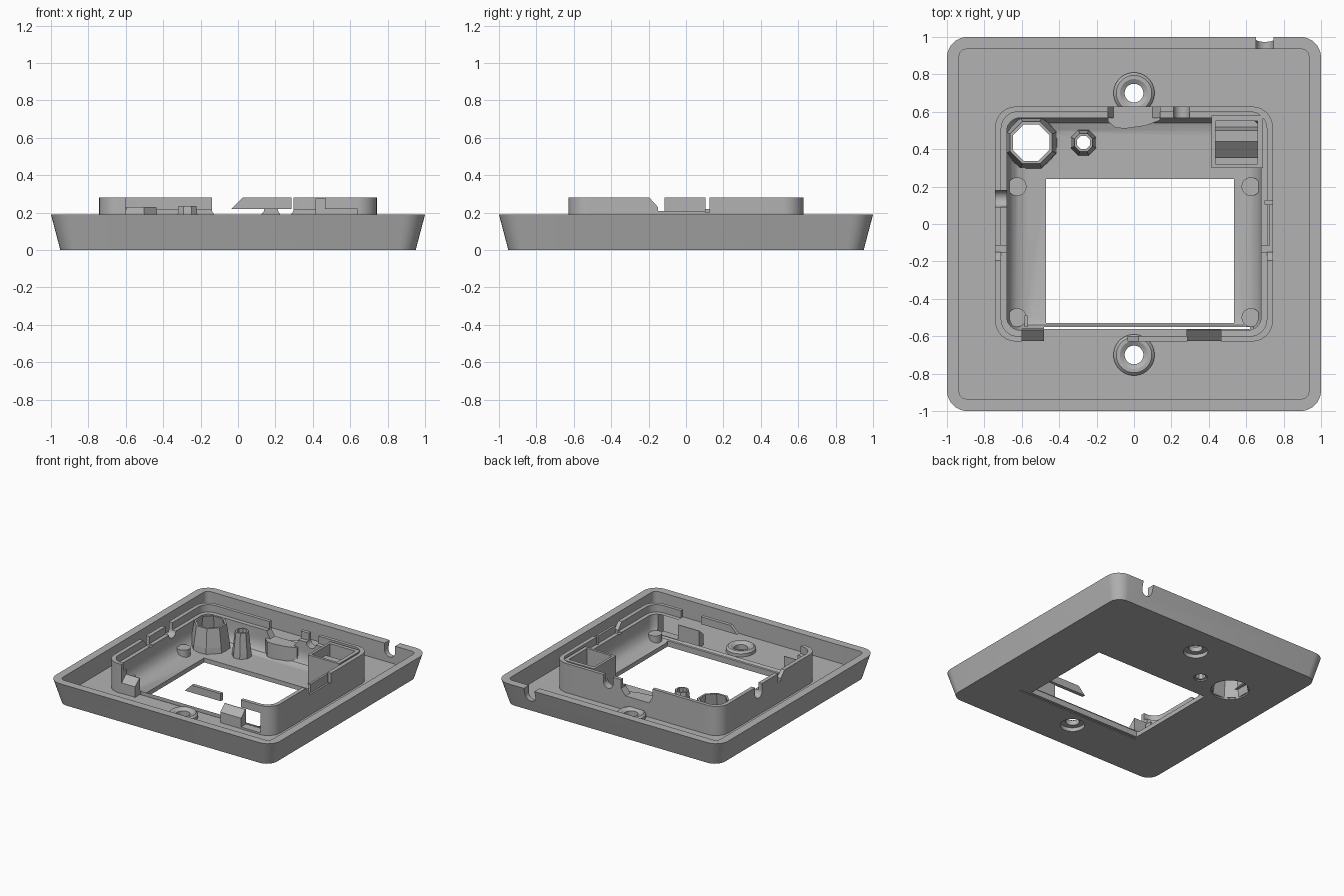
import bpy, bmesh, math

cube = bpy.data.objects.get("Cube")
if cube:
    bpy.data.objects.remove(cube, do_unlink=True)

grey = bpy.data.materials.new("plain grey plastic")
grey.use_nodes = True
COLOR = (0.45, 0.45, 0.45, 1)
grey.diffuse_color = COLOR
grey.node_tree.nodes["Principled BSDF"].inputs["Base Color"].default_value = COLOR


def skin(name, rings, closed=False):
    """Join equal rings of points; cap the ends or close into a loop."""
    bm = bmesh.new()
    rows = [[bm.verts.new(p) for p in ring] for ring in rings]
    n = len(rows[0])
    pairs = list(zip(rows, rows[1:]))
    if closed:
        pairs.append((rows[-1], rows[0]))
    else:
        bm.faces.new(rows[0][::-1])
        bm.faces.new(rows[-1])
    for a, b in pairs:
        for i in range(n):
            j = (i + 1) % n
            bm.faces.new((a[i], a[j], b[j], b[i]))
    bmesh.ops.recalc_face_normals(bm, faces=bm.faces)
    me = bpy.data.meshes.new(name)
    bm.to_mesh(me)
    bm.free()
    me.materials.append(grey)
    ob = bpy.data.objects.new(name, me)
    bpy.context.collection.objects.link(ob)
    return ob


def rounded(hx, hy, r, z, steps=8):
    pts = []
    for k, (sx, sy) in enumerate([(1, 1), (-1, 1), (-1, -1), (1, -1)]):
        for i in range(steps + 1):
            a = math.pi / 2 * (k + i / steps)
            pts.append((sx * (hx - r) + r * math.cos(a), sy * (hy - r) + r * math.sin(a), z))
    return pts


def loft(name, sections):
    return skin(name, [rounded(*s) for s in sections])


def circle(x, y, r, z, n):
    return [(x + r * math.cos((i + 0.5) * math.tau / n),
             y + r * math.sin((i + 0.5) * math.tau / n), z) for i in range(n)]


def lathe(name, x, y, profile, n=32, closed=True):
    return skin(name, [circle(x, y, r, z, n) for r, z in profile], closed)


def box(name, x0, x1, y0, y1, z0, z1):
    return skin(name, [[(x0, y0, z), (x1, y0, z), (x1, y1, z), (x0, y1, z)] for z in (z0, z1)])


def along_y(name, profile, y0, y1):
    return skin(name, [[(x, y, z) for x, z in profile] for y in (y0, y1)])


def along_x(name, profile, x0, x1):
    return skin(name, [[(x, y, z) for y, z in profile] for x in (x0, x1)])


def u_shape(c, r, z, top=0.4):
    """Round-bottomed slot outline."""
    arc = [(c + r * math.cos(a), z + r + r * math.sin(a))
           for a in [math.pi * (1 + i / 12) for i in range(13)]]
    return [(c - r, top)] + arc + [(c + r, top)]


def combine(target, tool, op='DIFFERENCE'):
    mod = target.modifiers.new("join", 'BOOLEAN')
    mod.operation, mod.object, mod.solver = op, tool, 'EXACT'
    bpy.context.view_layer.objects.active = target
    bpy.ops.object.modifier_apply(modifier=mod.name)
    bpy.data.objects.remove(tool, do_unlink=True)


FLOOR = 0.045

# Outer tray with leaning sides and a hollow top
tray = loft("tray_and_frame", [(0.95, 0.95, 0.09, 0), (1, 1, 0.11, 0.19)])
combine(tray, loft("tray_hollow", [(0.935, 0.935, 0.04, FLOOR), (0.935, 0.935, 0.04, 0.4)]))

# Raised inner frame with a stepped lip and a filleted well
frame = loft("frame", [(0.742, 0.628, 0.11, 0.02), (0.742, 0.628, 0.11, 0.28)])
combine(tray, frame, 'UNION')
combine(tray, loft("well", [
    (0.58, 0.5, 0.04, 0.035), (0.63, 0.54, 0.05, 0.05), (0.66, 0.56, 0.06, 0.08),
    (0.68, 0.567, 0.07, 0.13), (0.68, 0.567, 0.07, 0.22),
    (0.71, 0.6, 0.09, 0.221), (0.71, 0.6, 0.09, 0.4)]))

cutters = [
    # display opening and narrow slit
    box("opening", -0.47, 0.535, -0.53, 0.24, -0.1, 0.2),
    box("slit", -0.48, 0.62, -0.562, -0.552, -0.1, 0.2),
    # open front side and its side window
    box("front_gap", -0.6, 0.465, -0.66, -0.562, FLOOR, 0.4),
    box("front_window", 0.4, 0.64, -0.66, -0.55, 0.06, 0.22),
    # scoop and cable notch in the back wall, notch in the tray rim
    along_y("back_scoop", [(-0.14, 0.4), (-0.14, 0.21), (-0.11, 0.16), (0.1, 0.16),
                           (0.14, 0.21), (0.14, 0.4)], 0.5, 0.66),
    along_y("back_notch", u_shape(0.255, 0.043, 0.18), 0.5, 0.66),
    along_y("rim_notch", u_shape(0.7, 0.047, 0.09), 0.9, 1.1),
    # side wall notches
    skin("left_notch", [[(x, y, z) for y, z in u_shape(0.135, 0.045, 0.18)] for x in (-0.8, -0.6)]),
    box("right_slot", 0.7, 0.8, 0.105, 0.125, 0.2, 0.4),
    box("right_relief", 0.728, 0.8, -0.12, 0.105, 0.21, 0.4),
]
for side in (-1, 1):
    cutters.append(along_x("v_notch", [(-0.2, 0.285), (-0.15, 0.23), (-0.15, 0.21),
                                       (-0.115, 0.21), (-0.115, 0.285)],
                           side * 0.66, side * 0.8))
    # screw holes with recesses underneath
    cutters.append(lathe("screw_hole", 0, side * 0.7, [(0.05, -0.1), (0.05, 0.2)], closed=False))
    cutters.append(lathe("screw_recess", 0, side * 0.7, [(0.09, -0.1), (0.09, 0.03)], closed=False))
cutters.append(lathe("large_hole", -0.55, 0.435, [(0.14, -0.1), (0.14, 0.07)], closed=False))
cutters.append(lathe("small_hole", -0.27, 0.435, [(0.05, -0.1), (0.05, 0.07)], closed=False))
for c in cutters:
    combine(tray, c)

# Screw bosses
for label, y in (("front", -0.7), ("back", 0.7)):
    lathe(label + "_screw_boss", 0, y,
          [(0.11, 0.03), (0.11, 0.07), (0.095, 0.085), (0.075, 0.085), (0.05, 0.07), (0.05, 0.03)])

# Hollow tapered bosses in the well
lathe("large_hollow_boss", -0.55, 0.435,
      [(0.15, 0.01), (0.145, 0.08), (0.122, 0.23), (0.105, 0.23), (0.135, 0.03), (0.14, 0.01)], 8)
lathe("small_hollow_boss", -0.27, 0.435,
      [(0.075, 0.01), (0.07, 0.08), (0.052, 0.235), (0.038, 0.235), (0.038, 0.01)], 8)

# Rounded shelf behind the back scoop
shelf = [(-0.14, 0.6), (-0.14, 0.55), (-0.1, 0.515), (-0.05, 0.51), (0.06, 0.525),
         (0.14, 0.555), (0.14, 0.6)]
skin("back_scoop_shelf", [[(x, y, z) for x, y in shelf] for z in (0.03, 0.16)])

# Square socket with a stepped floor
socket = box("corner_socket", 0.415, 0.69, 0.3, 0.58, 0.03, 0.275)
combine(socket, box("socket_hollow", 0.435, 0.66, 0.32, 0.55, 0.11, 0.4))
along_x("socket_step", [(0.355, 0.1), (0.355, 0.13), (0.44, 0.2), (0.5, 0.2), (0.52, 0.1)], 0.43, 0.665)

# Corner pads
for x in (-0.625, 0.625):
    for y in (-0.5, 0.2):
        lathe("corner_pad", x, y, [(0.05, 0.02), (0.05, 0.095)], 24, closed=False)

# Front wedge posts, floating clip plate and locating pin
for label, x0, x1 in (("right", -0.6, -0.48), ("left", 0.28, 0.465)):
    along_x(label + "_front_post", [(-0.625, 0.03), (-0.625, 0.13), (-0.57, 0.18), (-0.565, 0.18),
                                    (-0.565, 0.03)], x0, x1)
along_y("front_clip_plate", [(-0.035, 0.22), (0.285, 0.22), (0.285, 0.28), (0.025, 0.28)],
        -0.628, -0.6)
box("locating_pin", -0.585, -0.57, -0.55, -0.49, 0.03, 0.15)

# Smooth the rounded parts while keeping edges sharp
bpy.ops.object.select_all(action='DESELECT')
for ob in bpy.context.collection.objects:
    if ob.type == 'MESH' and "hollow_boss" not in ob.name and grey.name in ob.data.materials:
        ob.select_set(True)
bpy.context.view_layer.objects.active = tray
bpy.ops.object.shade_smooth_by_angle(angle=math.radians(30))
